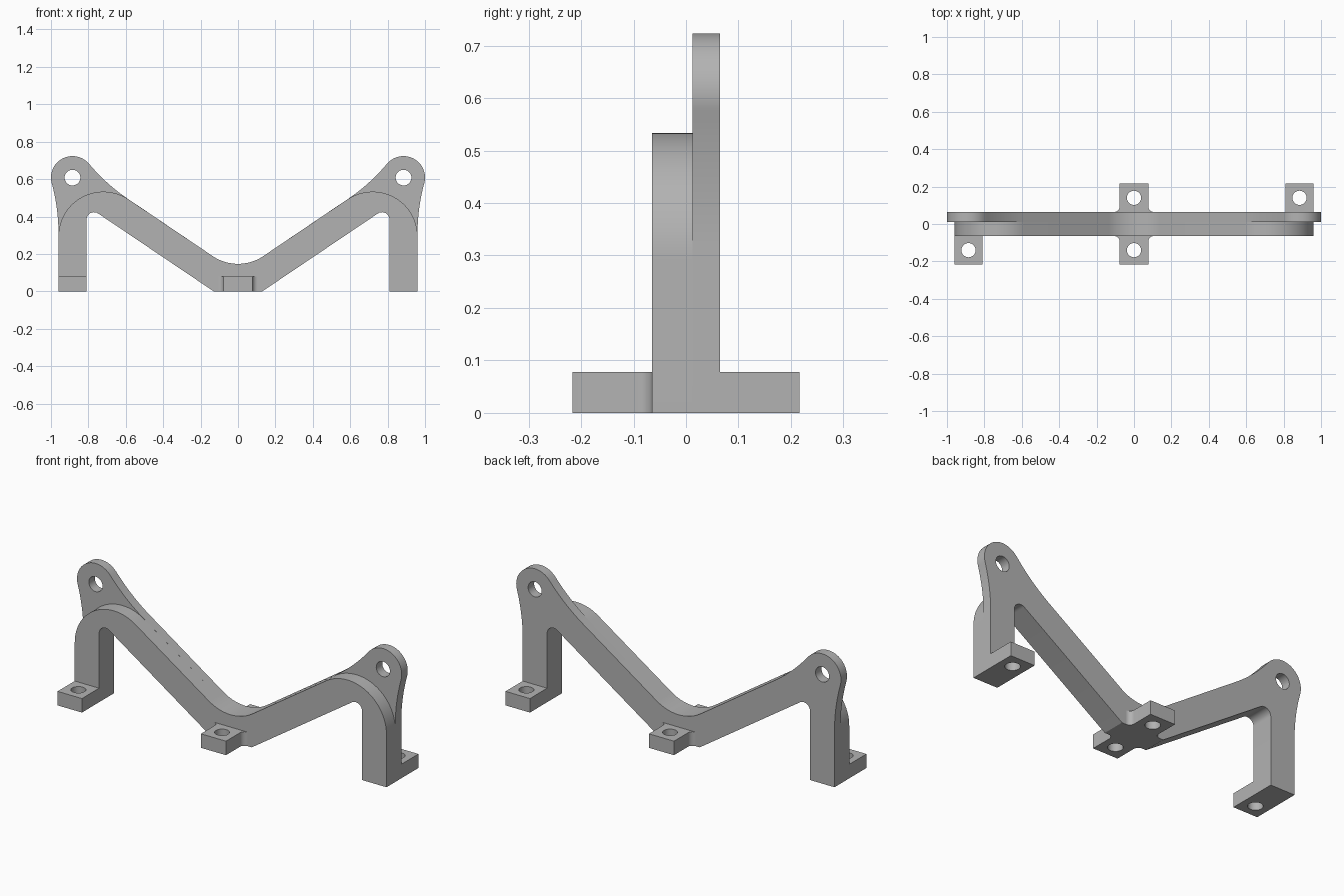
import bpy, bmesh
from math import sin, cos, pi, radians, atan2, hypot, sqrt
from mathutils import Matrix

cube = bpy.data.objects.get("Cube")
if cube:
    bpy.data.objects.remove(cube)

grey = bpy.data.materials.new("plain grey")
grey.use_nodes = True
grey.diffuse_color = (0.45, 0.45, 0.45, 1)
grey.node_tree.nodes["Principled BSDF"].inputs["Base Color"].default_value = grey.diffuse_color


def arc(centre, r, start, end, steps=20):
    return [(centre[0] + r * cos(start + (end - start) * i / steps),
             centre[1] + r * sin(start + (end - start) * i / steps)) for i in range(steps + 1)]


def circle(centre, r):
    return arc(centre, r, 0, 2 * pi, 40)[:-1]


def plate(name, loops, low, high, upright=False):
    """Extrude an outline with holes, flat (along z) or upright (along y)."""
    curve = bpy.data.curves.new(name, 'CURVE')
    curve.dimensions = '2D'
    curve.fill_mode = 'BOTH'
    curve.extrude = (high - low) / 2
    for loop in loops:
        spline = curve.splines.new('POLY')
        spline.points.add(len(loop) - 1)
        for point, (x, y) in zip(spline.points, loop):
            point.co = (x, y, 0, 1)
        spline.use_cyclic_u = True
    temp = bpy.data.objects.new(name + "_outline", curve)
    bpy.context.collection.objects.link(temp)
    bpy.context.view_layer.update()
    mesh = bpy.data.meshes.new_from_object(temp.evaluated_get(bpy.context.evaluated_depsgraph_get()))
    bpy.data.objects.remove(temp)
    bpy.data.curves.remove(curve)

    middle = (low + high) / 2
    place = Matrix.Translation((0, 0, middle))
    if upright:
        place = Matrix.Translation((0, middle, 0)) @ Matrix.Rotation(pi / 2, 4, 'X')
    bm = bmesh.new()
    bm.from_mesh(mesh)
    bmesh.ops.remove_doubles(bm, verts=bm.verts, dist=0.0001)
    bm.transform(place)
    bmesh.ops.recalc_face_normals(bm, faces=bm.faces)
    bm.to_mesh(mesh)
    bm.free()
    mesh.materials.clear()
    mesh.materials.append(grey)
    obj = bpy.data.objects.new(name, mesh)
    bpy.context.collection.objects.link(obj)
    bpy.ops.object.select_all(action='DESELECT')
    obj.select_set(True)
    bpy.context.view_layer.objects.active = obj
    bpy.ops.object.shade_smooth_by_angle(angle=radians(30))
    return obj


def mirrored(half):
    return half + [(-x, y) for x, y in reversed(half) if x > 0.0001]


# Shared outline: central trough, leg and inner corner
slope = radians(34)
half_depth, split = 0.065, 0.012
trough_r = 0.242
trough = arc((0, 0.147 + trough_r), trough_r, -pi / 2, -pi / 2 + slope)
underside = [(0.96, 0), (0.81, 0)] + arc((0.77, 0.383), 0.04, 0, pi / 2 + slope, 10) + [(0.13, 0)]

# Front layer: rounded shoulders
shoulder = arc((0.72, 0.293), 0.24, pi / 2 + slope, 0, 32)
plate("front_frame", [mirrored(trough + shoulder + underside)], -half_depth, split, True)

# Back layer: pierced ears blended into the arm and leg by large concave arcs
ear, ear_r, blend = (0.885, 0.608), 0.115, 1.0
inner = (0.588 - blend * sin(slope), 0.494 + blend * cos(slope))
outer_x = 0.96 + blend
outer = (outer_x, ear[1] - sqrt((blend + ear_r) ** 2 - (outer_x - ear[0]) ** 2))
inner_end = atan2(ear[1] - inner[1], ear[0] - inner[0])
outer_dir = atan2(outer[1] - ear[1], outer[0] - ear[0])
ear_outline = (arc(inner, blend, slope - pi / 2, inner_end)
               + arc(ear, ear_r, inner_end + pi, outer_dir, 40)[1:]
               + arc(outer, blend, outer_dir + pi, pi)[1:])
holes = [circle((side * ear[0], ear[1]), 0.042) for side in (-1, 1)]
plate("back_frame", [mirrored(trough + ear_outline + underside)] + holes, split, half_depth, True)

# Feet and centre tabs, each with a bolt hole
foot_top, reach, hole_y, hole_r, fillet = 0.078, 0.216, 0.14, 0.038, 0.028
for name, side in (("right", -1), ("left", 1)):
    foot = [(side * x, side * y) for x, y in
            ((0.81, half_depth), (0.96, half_depth), (0.96, reach), (0.81, reach))]
    plate(name + "_foot", [foot, circle((side * 0.885, side * hole_y), hole_r)], 0, foot_top)

for name, side in (("front", -1), ("back", 1)):
    half = [(0.077, reach)] + arc((0.077 + fillet, half_depth + fillet), fillet, pi, 1.5 * pi, 10)
    tab = [(x, side * y) for x, y in mirrored(half)]
    plate(name + "_centre_tab", [tab, circle((0, side * hole_y), hole_r)], 0, foot_top)
